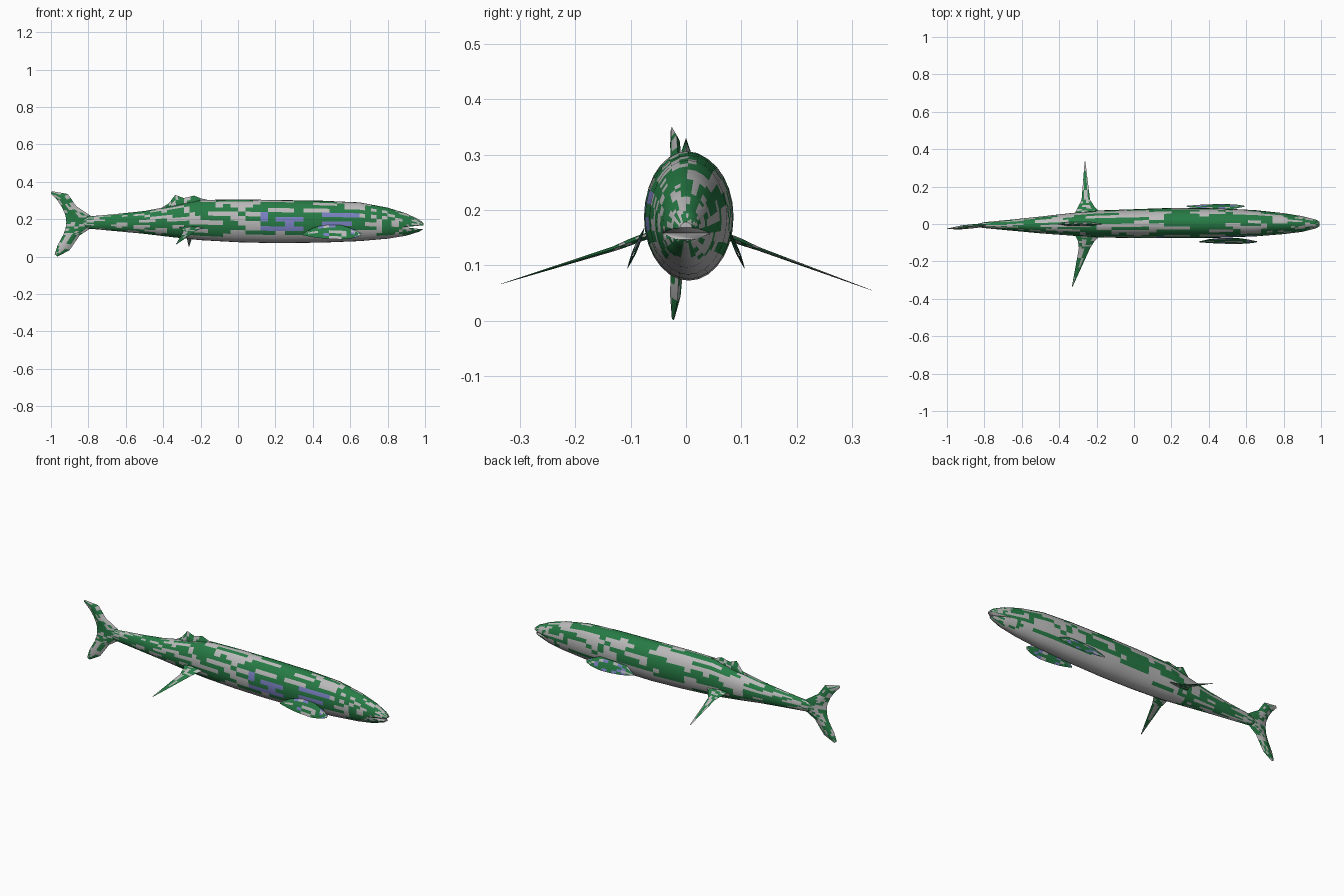
import bpy, bmesh, math, random
from mathutils import Vector

if "Cube" in bpy.data.objects:
    bpy.data.objects.remove(bpy.data.objects["Cube"])

random.seed(4)


def colour(name, rgb):
    m = bpy.data.materials.new(name)
    m.diffuse_color = (*rgb, 1)
    m.use_nodes = True
    m.node_tree.nodes["Principled BSDF"].inputs["Base Color"].default_value = m.diffuse_color
    return m


MATS = [colour("grey", (0.5, 0.49, 0.49)), colour("green", (0.02, 0.2, 0.06)),
        colour("blue", (0.2, 0.22, 0.55))]


def finish(name, bm, angle=40):
    bmesh.ops.remove_doubles(bm, verts=bm.verts, dist=1e-5)
    bmesh.ops.recalc_face_normals(bm, faces=bm.faces)
    me = bpy.data.meshes.new(name)
    bm.to_mesh(me)
    bm.free()
    for m in MATS:
        me.materials.append(m)
    for p in me.polygons:
        p.use_smooth = True
    me.set_sharp_from_angle(angle=math.radians(angle))
    ob = bpy.data.objects.new(name, me)
    bpy.context.collection.objects.link(ob)
    return ob


def sample(pts, t):
    # linear sample of a polyline, t from 0 to 1
    f = t * (len(pts) - 1)
    i = min(int(f), len(pts) - 2)
    return Vector(pts[i]).lerp(Vector(pts[i + 1]), f - i)


def fin(name, lead, trail, thick, normal, across=5, along=12, chance=0.6, blue=0.0):
    # lens-shaped blade stretched between two edge curves
    bm = bmesh.new()
    n = Vector(normal).normalized()
    for side in (-1, 1):
        rows = []
        for j in range(along + 1):
            a, b = sample(lead, j / along), sample(trail, j / along)
            rows.append([bm.verts.new(a.lerp(b, i / across) + n * side * thick
                                      * math.sin(math.pi * i / across) * min(1, (b - a).length / 0.08))
                         for i in range(across + 1)])
        for r, s in zip(rows, rows[1:]):
            for i in range(across):
                f = bm.faces.new((r[i], r[i + 1], s[i + 1], s[i]))
                f.material_index = 1 if random.random() < chance else (2 if random.random() < blue else 0)
    return finish(name, bm)


# Body: stations of x, top z, bottom z, half width, sideways shift
STATIONS = [(0.993, 0.178, 0.150, 0.012, 0), (0.97, 0.198, 0.134, 0.024, 0),
            (0.9, 0.231, 0.112, 0.042, 0), (0.8, 0.262, 0.096, 0.056, 0.002),
            (0.65, 0.29, 0.083, 0.07, 0.004), (0.45, 0.299, 0.075, 0.079, 0.005),
            (0.2, 0.303, 0.072, 0.081, 0.005), (0.0, 0.306, 0.077, 0.077, 0.002),
            (-0.2, 0.303, 0.088, 0.072, 0), (-0.35, 0.272, 0.104, 0.059, -0.002),
            (-0.5, 0.244, 0.122, 0.045, -0.005), (-0.65, 0.228, 0.136, 0.03, -0.006),
            (-0.8, 0.215, 0.15, 0.016, -0.006), (-0.85, 0.20, 0.165, 0.006, -0.009)]
SIDES, STEPS = 28, 5
bm = bmesh.new()
rings = []
for a, b in zip(STATIONS, STATIONS[1:]):
    for k in range(STEPS + (b is STATIONS[-1])):
        x, top, bot, w, y = [p + (q - p) * k / STEPS for p, q in zip(a, b)]
        mid, h = (top + bot) / 2, (top - bot) / 2
        rings.append([bm.verts.new((x, y + w * math.cos(2 * math.pi * i / SIDES),
                                    mid + h * math.sin(2 * math.pi * i / SIDES))) for i in range(SIDES)])
streak = [0] * SIDES
for r, s in zip(rings, rings[1:]):
    for i in range(SIDES):
        f = bm.faces.new((r[i], r[(i + 1) % SIDES], s[(i + 1) % SIDES], s[i]))
        c = f.calc_center_median()
        # mottled streaks that run lengthways; pale belly, blue flank patch
        if random.random() < 0.5:
            streak[i] = int(random.random() < 0.58)
        f.material_index = streak[i]
        if c.z < 0.115 and c.x > -0.3:
            f.material_index = 0
        elif c.y < -0.03 and 0.12 < c.x < 0.65 and 0.14 < c.z < 0.24 and not streak[i]:
            f.material_index = 2
bm.faces.new(rings[0])
bm.faces.new(rings[-1])
body = finish("body", bm)

# Mouth slit cut between the jaws
bm = bmesh.new()
outline = [(0.89, 0.158), (0.975, 0.147), (1.05, 0.146), (1.05, 0.171), (0.975, 0.166)]
base = bm.faces.new([bm.verts.new((x, -0.1, z)) for x, z in outline])
ext = bmesh.ops.extrude_face_region(bm, geom=[base])
bmesh.ops.translate(bm, vec=(0, 0.2, 0), verts=[v for v in ext["geom"] if isinstance(v, bmesh.types.BMVert)])
cutter = finish("mouth_cutter", bm)
cutter.hide_render = True
cutter.hide_viewport = True
cut = body.modifiers.new("mouth", "BOOLEAN")
cut.operation, cut.solver, cut.object = "DIFFERENCE", "EXACT", cutter


# Tail fin, bending slightly towards the front side
def bend(pts):
    return [(x, -0.006 - 0.02 * (-0.8 - x) / 0.2, z) for x, z in pts]


fin("tail_fin",
    bend([(-0.995, 0.35), (-0.91, 0.335), (-0.865, 0.27), (-0.79, 0.22), (-0.77, 0.185),
          (-0.79, 0.15), (-0.845, 0.115), (-0.9, 0.035), (-0.965, 0.0)]),
    bend([(-1.0, 0.338), (-0.965, 0.30), (-0.94, 0.262), (-0.922, 0.22), (-0.918, 0.185),
          (-0.922, 0.15), (-0.935, 0.115), (-0.965, 0.06), (-0.98, 0.012)]),
    0.011, (0, 1, 0), across=6, along=24, chance=0.55)

# Two-peaked dorsal fin
fin("dorsal_fin",
    [(-0.42, 0, 0.255), (-0.37, 0, 0.285), (-0.335, 0, 0.33), (-0.29, 0, 0.313),
     (-0.235, 0, 0.326), (-0.2, 0, 0.312), (-0.16, 0, 0.303)],
    [(-0.42, 0, 0.22), (-0.37, 0, 0.22), (-0.33, 0, 0.23), (-0.29, 0, 0.24),
     (-0.235, 0, 0.25), (-0.2, 0, 0.26), (-0.16, 0, 0.27)],
    0.012, (0, 1, 0), across=4, along=18)

# Long pointed side fins and hanging paddle fins, one pair each
for label, s, tip, shift in (("front", -1, (-0.33, 0.066), 0.0), ("back", 1, (-0.262, 0.055), -0.067)):
    fin("spike_fin_" + label,
        [(-0.17, s * 0.05, 0.16), (-0.21, s * 0.09, 0.146), (-0.235 + (s > 0) * 0.0, s * 0.13, 0.13),
         (tip[0] + 0.002, s * 0.335, tip[1])],
        [(-0.32, s * 0.05, 0.16), (-0.3, s * 0.09, 0.146), (-0.295 + (s > 0) * 0.015, s * 0.13, 0.13),
         (tip[0] - 0.002, s * 0.335, tip[1])],
        0.006, (0, s * 0.35, 1), across=4, along=12)
    upper = [(0.66, 0.125), (0.62, 0.145), (0.56, 0.168), (0.48, 0.17), (0.41, 0.158), (0.35, 0.125)]
    lower = [(0.655, 0.112), (0.62, 0.1), (0.56, 0.092), (0.48, 0.095), (0.41, 0.102), (0.345, 0.115)]

    def hang(pts):
        return [(x + shift, s * (0.074 + (0.17 - z) * 0.42), z) for x, z in pts]

    fin("paddle_fin_" + label, hang(upper), hang(lower), 0.004, (0, s, 0.4), blue=0.5)
